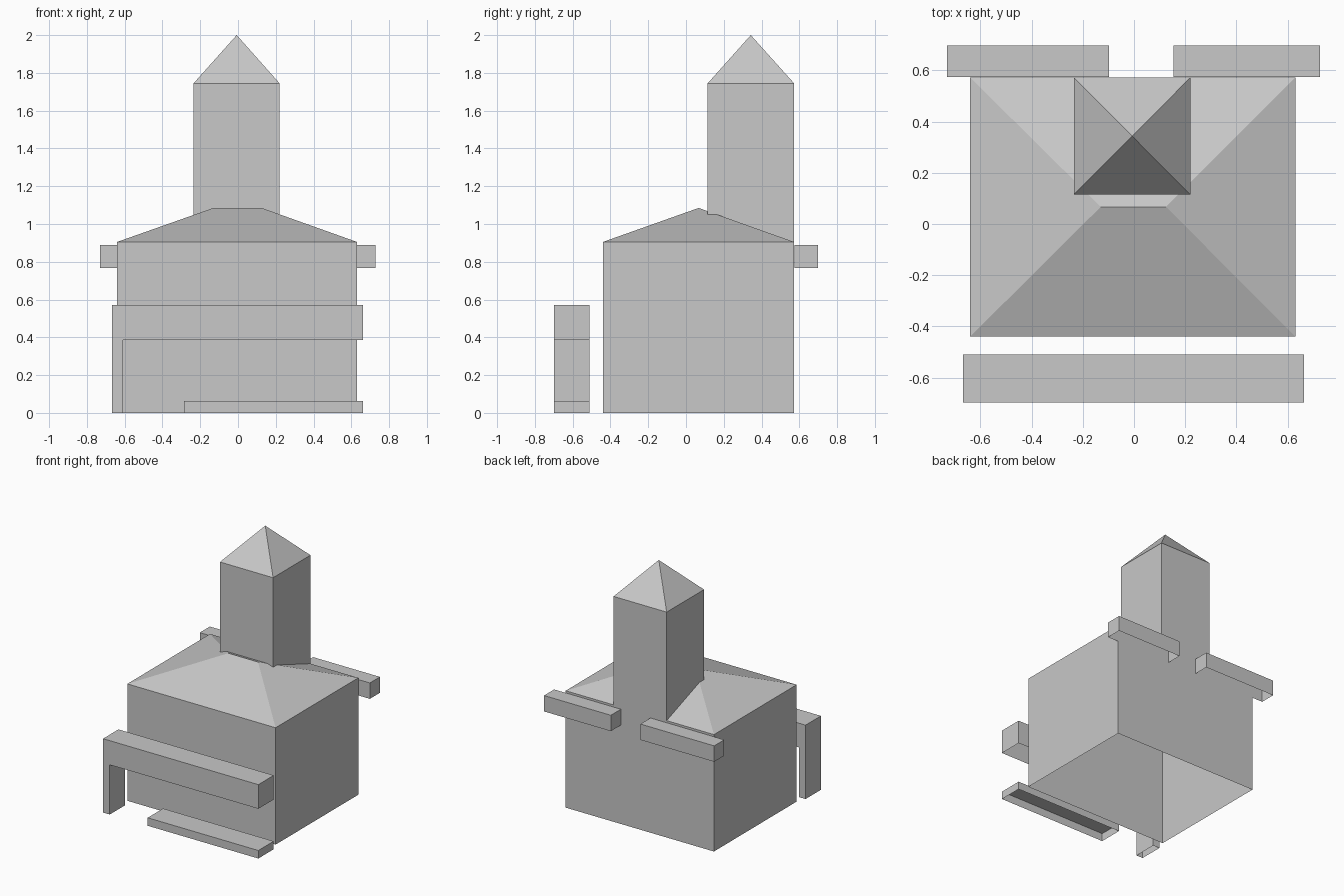
import bpy
import bmesh

cube = bpy.data.objects.get("Cube")
if cube:
    bpy.data.objects.remove(cube, do_unlink=True)

grey = bpy.data.materials.new("plain grey")
grey.use_nodes = True
colour = (0.58, 0.58, 0.58, 1)
grey.diffuse_color = colour
grey.node_tree.nodes["Principled BSDF"].inputs["Base Color"].default_value = colour


def block(name, x, y, z, ridge=None):
    """Box without a floor; ridge = (x start, x end, y, height) adds a hipped roof."""
    bm = bmesh.new()

    def ring(h):
        return [bm.verts.new((px, py, h)) for px, py in
                ((x[0], y[0]), (x[1], y[0]), (x[1], y[1]), (x[0], y[1]))]

    low, top = ring(z[0]), ring(z[1])
    for i in range(4):
        j = (i + 1) % 4
        bm.faces.new((low[i], low[j], top[j], top[i]))
    if ridge:
        x0, x1, ry, h = ridge
        west = bm.verts.new((x0, ry, h))
        east = bm.verts.new((x1, ry, h)) if x1 > x0 else west
        slopes = ((top[0], top[1], east, west), (top[1], top[2], east),
                  (top[2], top[3], west, east), (top[3], top[0], west))
        for s in slopes:
            bm.faces.new(list(dict.fromkeys(s)))
    else:
        bm.faces.new(top)
    mesh = bpy.data.meshes.new(name)
    bm.to_mesh(mesh)
    bm.free()
    mesh.materials.append(grey)
    obj = bpy.data.objects.new(name, mesh)
    bpy.context.collection.objects.link(obj)
    return obj


# Main hall with hipped roof, and tower with pyramid cap
block("hall", (-0.64, 0.63), (-0.44, 0.572), (0, 0.905), (-0.13, 0.125, 0.067, 1.085))
block("tower", (-0.235, 0.22), (0.115, 0.572), (0.905, 1.745), (-0.007, -0.007, 0.343, 2))

# Front porch: beam, single post and step
porch_y = (-0.698, -0.51)
block("porch_beam", (-0.667, 0.663), porch_y, (0.385, 0.572))
block("porch_post", (-0.667, -0.61), porch_y, (0, 0.385))
block("porch_step", (-0.285, 0.663), porch_y, (0, 0.062))

# Rear ledges on either side of the tower
for name, x in (("right_ledge", (-0.73, -0.098)), ("left_ledge", (0.155, 0.727))):
    block(name, x, (0.575, 0.698), (0.767, 0.89))
